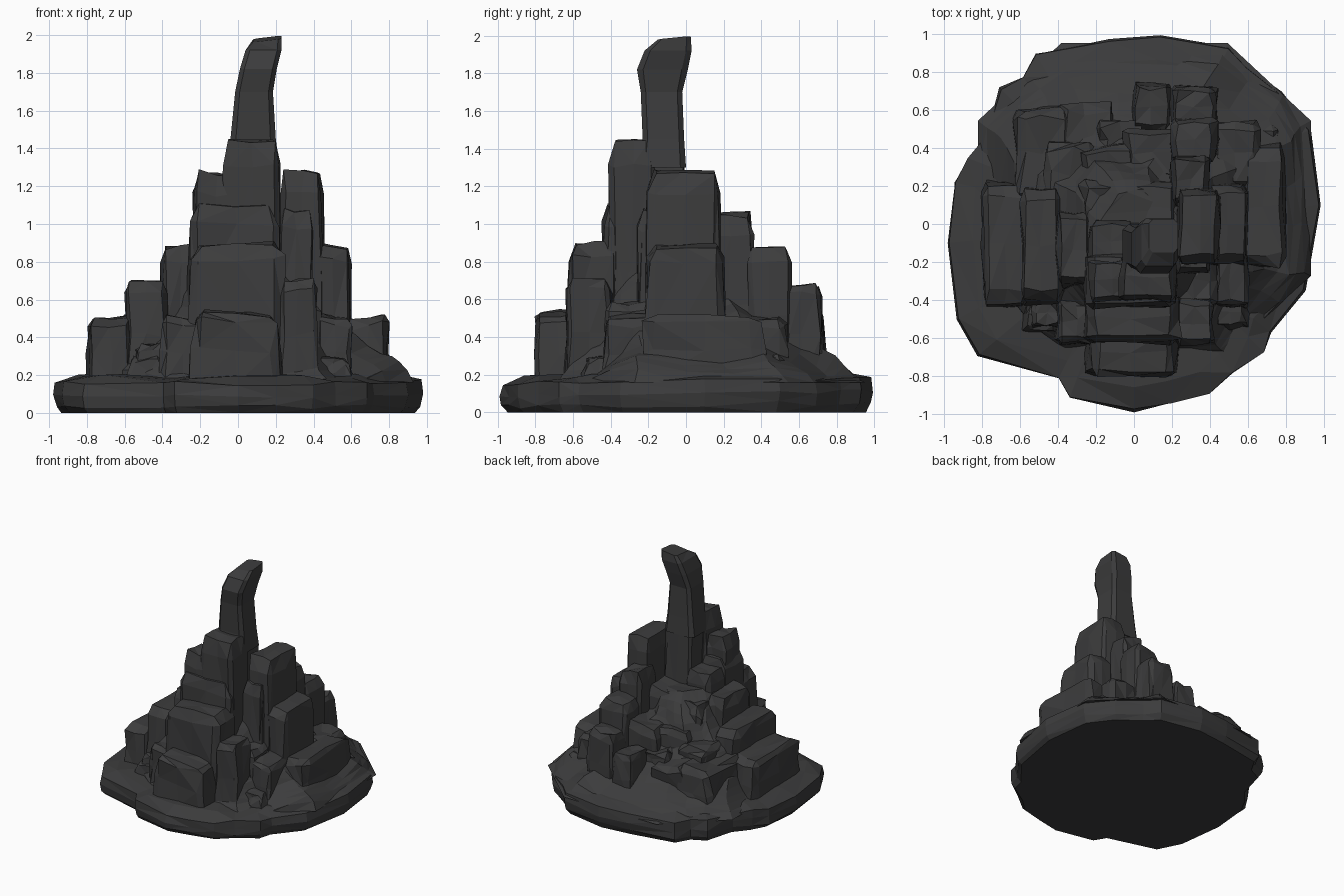
import bpy, bmesh, random
from mathutils import Vector, noise

cube = bpy.data.objects.get("Cube")
if cube:
    bpy.data.objects.remove(cube)

stone = bpy.data.materials.new("dark grey stone")
stone.use_nodes = True
COLOR = (0.045, 0.045, 0.046, 1)
stone.diffuse_color = COLOR
bsdf = next(n for n in stone.node_tree.nodes if n.type == 'BSDF_PRINCIPLED')
bsdf.inputs["Base Color"].default_value = COLOR
bsdf.inputs["Roughness"].default_value = 0.9


def finish(name, bm):
    """Turn a bmesh into a flat shaded stone object."""
    bmesh.ops.recalc_face_normals(bm, faces=bm.faces)
    mesh = bpy.data.meshes.new(name)
    bm.to_mesh(mesh)
    bm.free()
    mesh.materials.append(stone)
    obj = bpy.data.objects.new(name, mesh)
    bpy.context.collection.objects.link(obj)


def roughen(bm, amount, floor):
    """Triangulate and push vertices above the floor around with noise."""
    bmesh.ops.triangulate(bm, faces=bm.faces[:])
    for v in bm.verts:
        if v.co.z > floor:
            v.co += noise.noise_vector(v.co * 4.3) * amount


def loft(bm, rings):
    """Skin equal rings of points and cap both ends."""
    loops = [[bm.verts.new(p) for p in ring] for ring in rings]
    n = len(loops[0])
    for a, b in zip(loops, loops[1:]):
        for i in range(n):
            j = (i + 1) % n
            bm.faces.new((a[i], a[j], b[j], b[i]))
    bm.faces.new(loops[0][::-1])
    bm.faces.new(loops[-1])


def chamfered(x0, x1, y0, y1, z, cut):
    """Rectangle with cut corners at height z."""
    cx, cy = (x1 - x0) * cut, (y1 - y0) * cut
    return [(x0 + cx, y0, z), (x1 - cx, y0, z), (x1, y0 + cy, z), (x1, y1 - cy, z),
            (x1 - cx, y1, z), (x0 + cx, y1, z), (x0, y1 - cy, z), (x0, y0 + cy, z)]


def rock(name, x0, x1, y0, y1, top, bottom=0.12, flare=0.1, rough=0.013, seed=0):
    """Weathered block that widens a little towards its foot."""
    rng = random.Random(seed)
    bm = bmesh.new()
    bmesh.ops.create_cube(bm, size=1)
    bmesh.ops.bevel(bm, geom=bm.edges[:], offset=0.1, segments=1, affect='EDGES')
    bmesh.ops.subdivide_edges(bm, edges=[e for e in bm.edges if e.calc_length() > 0.5], cuts=1, use_grid_fill=True)
    tilt = rng.uniform(-0.04, 0.04)
    for v in bm.verts:
        p = v.co.copy()
        spread = 1 + flare * (0.5 - p.z)
        v.co = Vector(((x0 + x1) / 2 + p.x * (x1 - x0) * spread,
                       (y0 + y1) / 2 + p.y * (y1 - y0) * spread,
                       bottom + (p.z + 0.5) * (top - bottom) + tilt * p.x))
        v.co += Vector([rng.uniform(-rough, rough) for _ in range(3)])
    bmesh.ops.triangulate(bm, faces=bm.faces[:])
    finish(name, bm)


# Broad irregular slab underneath
OUTLINE = [(.14, 1), (-.13, .97), (-.52, .9), (-.59, .78), (-.71, .72), (-.78, .47),
           (-.88, .35), (-.95, .22), (-.98, -.1), (-.93, -.5), (-.83, -.7), (-.4, -.82),
           (-.34, -.92), (0, -.99), (.2, -.95), (.4, -.9), (.52, -.79), (.69, -.68),
           (.72, -.57), (.9, -.35), (.98, .1), (.93, .5), (.78, .7), (.6, .83), (.5, .93)]
rng = random.Random(4)
rings = []
for scale, z, wobble in ((.955, 0, 0), (.985, .04, .015), (.995, .1, .012), (.985, .17, .012), (.87, .2, .015), (.6, .22, 0)):
    rings.append([(x * s, y * s, z + y * .014 * (z > 0) + rng.uniform(-wobble, wobble))
                  for x, y in OUTLINE for s in [scale + rng.uniform(-wobble, wobble) * .6]])
bm = bmesh.new()
loft(bm, rings)
bmesh.ops.triangulate(bm, faces=bm.faces[:])
finish("base_slab", bm)

# Sloping core that fills the gaps between the blocks
bm = bmesh.new()
core = [(-.82, .93, -.68, .95, .16), (-.72, .81, -.6, .79, .27), (-.58, .6, -.5, .56, .42),
        (-.46, .42, -.4, .42, .56), (-.33, .26, -.38, .3, .74), (-.2, .2, -.36, .16, .9)]
loft(bm, [chamfered(*row, .25) for row in core])
bmesh.ops.subdivide_edges(bm, edges=bm.edges[:], cuts=2, use_grid_fill=True)
roughen(bm, .06, .19)
finish("core_mound", bm)

# Stepped blocks: name, x range, y range, top height
BLOCKS = [
    ("front_step", -.23, .21, -.79, -.55, .53),
    ("front_left_step", .22, .41, -.63, -.4, .70),
    ("front_left_foot", .42, .6, -.43, -.15, .51),
    ("front_right_step", -.4, -.2, -.62, -.4, .50),
    ("front_right_foot", -.54, -.38, -.54, -.38, .36),
    ("front_wall", -.25, .24, -.62, -.36, .89),
    ("front_tower", -.25, .22, -.44, -.15, 1.1),
    ("upper_right_tower", -.23, .0, -.4, -.19, 1.27),
    ("upper_right_ledge", -.23, .0, -.21, .02, 1.03),
    ("upper_front_tower", -.07, .22, -.4, -.16, 1.44),
    ("chimney_foot", -.04, .21, -.25, .0, 1.43),
    ("left_tower", .23, .45, -.2, .18, 1.28),
    ("left_tower_ledge", .22, .4, -.25, -.12, 1.07),
    ("left_buttress", .4, .59, -.2, .2, .89),
    ("left_foot", .58, .79, -.22, .4, .5),
    ("left_back_foot", .42, .66, .2, .53, .5),
    ("left_recess", .2, .43, -.42, -.18, .58),
    ("back_left_tower", .2, .39, .1, .36, 1.05),
    ("back_left_step", .2, .43, .34, .55, .87),
    ("back_left_foot", .2, .43, .52, .72, .67),
    ("back_foot", .0, .19, .5, .73, .54),
    ("back_middle", -.05, .22, .24, .5, .7),
    ("back_upper", -.04, .22, -.04, .22, .9),
    ("right_foot", -.79, -.56, -.41, .2, .5),
    ("right_step", -.59, -.38, -.4, .18, .7),
    ("right_upper", -.4, -.22, -.32, .06, .88),
]
for i, (name, *box) in enumerate(BLOCKS):
    rock(name, *box, seed=i + 1)

# Broken terraces at the back right
TERRACES = [
    ("back_right_corner", -.62, -.32, .12, .6, .51),
    ("back_right_ledge", -.4, -.1, .28, .62, .5),
    ("back_right_notch", -.18, .04, .3, .55, .54),
    ("back_right_step", -.46, -.2, .1, .42, .6),
    ("back_right_shelf", -.26, -.0, .12, .4, .69),
    ("back_right_upper", -.27, -.02, .0, .22, .84),
]
for i, (name, *box) in enumerate(TERRACES):
    rock(name, *box, rough=.024, seed=i + 30)

# Tall leaning chimney
bm = bmesh.new()
stack = [(-.06, .22, -.25, .0, 1.3), (-.04, .2, -.23, -.01, 1.45), (-.015, .185, -.24, -.02, 1.7),
         (.01, .205, -.26, .01, 1.82), (.04, .23, -.22, .03, 1.92), (.08, .23, -.15, .025, 1.98)]
loft(bm, [chamfered(*row, .12) for row in stack])
for v in bm.verts:
    if v.co.z > 1.95:
        v.co.z += (v.co.x - .155) * .12 + (v.co.y + .065) * .1
bmesh.ops.triangulate(bm, faces=bm.faces[:])
finish("chimney", bm)

# Loose rubble round the foot of the stack
for i, (x, y) in enumerate([(-.48, -.48), (.5, -.46), (.66, .44)]):
    rock(f"rubble_{i + 1}", x - .08, x + .08, y - .07, y + .07, .29, flare=.5, seed=50 + i)
